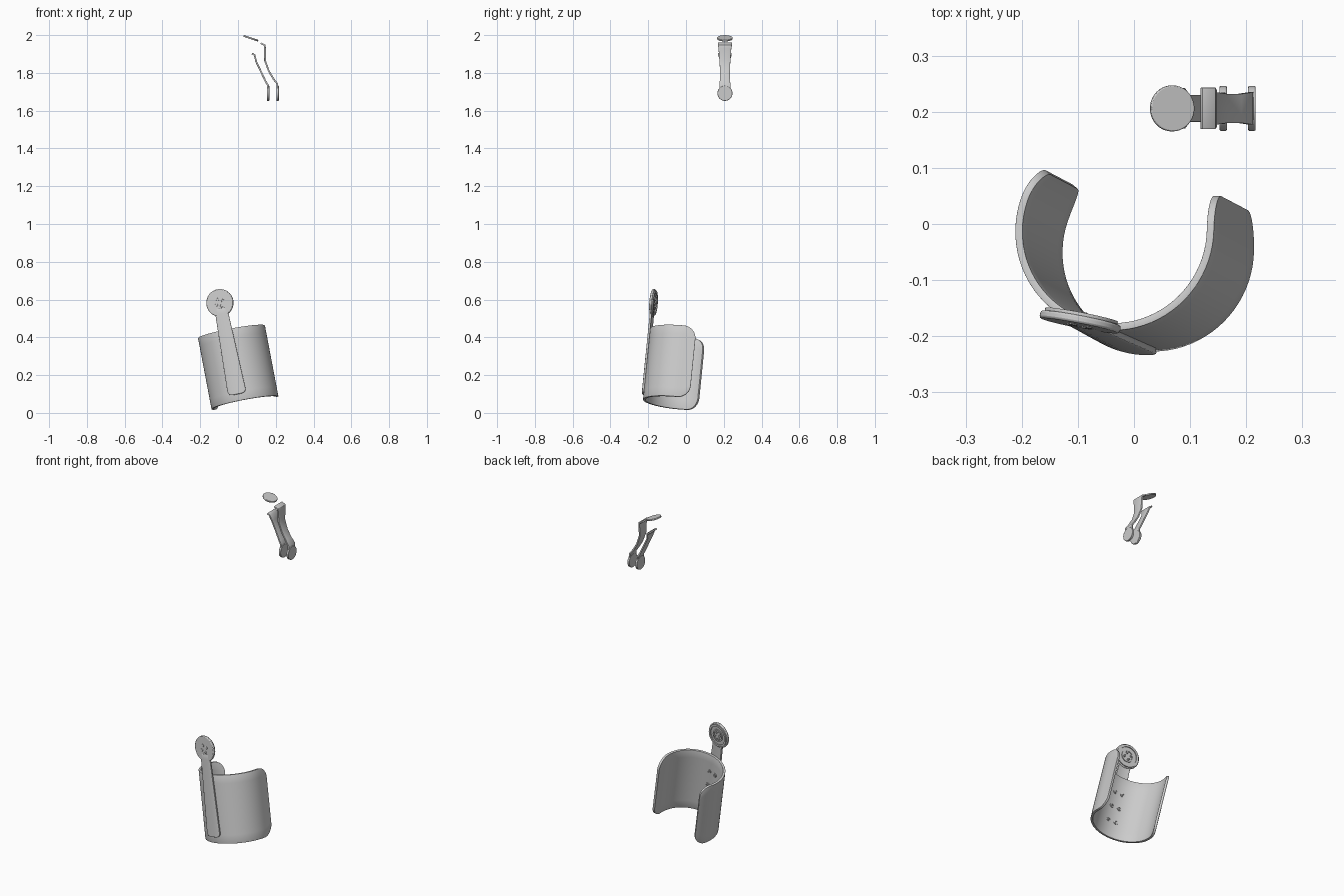
import bpy, bmesh, math
from mathutils import Matrix, Vector

if "Cube" in bpy.data.objects:
    bpy.data.objects.remove(bpy.data.objects["Cube"], do_unlink=True)

grey = bpy.data.materials.new("plain_grey")
grey.use_nodes = True
grey.diffuse_color = (0.6, 0.6, 0.6, 1)
grey.node_tree.nodes["Principled BSDF"].inputs["Base Color"].default_value = (0.6, 0.6, 0.6, 1)

# Tilted frame of the cuff, origin at the centre of its lower rim
W = Vector((-0.186, 0.098, 0.978)).normalized()
U = Vector((1, 0, 0.19)).normalized()
V = W.cross(U).normalized()
CUFF = Matrix.Translation((0.037, -0.048, 0.053)) @ Matrix((U, V, W)).transposed().to_4x4()
RADIUS, HEIGHT = 0.18, 0.385
STRAP_ANGLE = math.radians(260)


def finish(name, bm, matrix=None, thick=0, offset=0, bevel=0):
    bmesh.ops.recalc_face_normals(bm, faces=bm.faces)
    mesh = bpy.data.meshes.new(name)
    bm.to_mesh(mesh)
    bm.free()
    mesh.materials.append(grey)
    obj = bpy.data.objects.new(name, mesh)
    bpy.context.collection.objects.link(obj)
    if matrix:
        obj.matrix_world = matrix
    if thick:
        mod = obj.modifiers.new("thickness", 'SOLIDIFY')
        mod.thickness, mod.offset = thick, offset
    if bevel:
        mod = obj.modifiers.new("soft_edges", 'BEVEL')
        mod.width, mod.segments = bevel, 2
        mod.limit_method, mod.angle_limit = 'ANGLE', math.radians(50)
    bpy.ops.object.select_all(action='DESELECT')
    obj.select_set(True)
    bpy.context.view_layer.objects.active = obj
    bpy.ops.object.shade_smooth_by_angle(angle=math.radians(35))
    return obj


def sheet(bm, rows):
    """Joins equal rows of points into a sheet of quads."""
    grid = [[bm.verts.new(p) for p in row] for row in rows]
    for a, b in zip(grid, grid[1:]):
        for i in range(len(a) - 1):
            bm.faces.new((a[i], a[i + 1], b[i + 1], b[i]))


def disc(name, matrix, radius, depth, bevel=0.002, sides=40):
    bm = bmesh.new()
    bmesh.ops.create_cone(bm, cap_ends=True, segments=sides,
                          radius1=radius, radius2=radius, depth=depth)
    return finish(name, bm, matrix, bevel=bevel)


def ring(name, matrix, outer, inner, depth):
    """Flat washer standing on the local xy plane."""
    bm = bmesh.new()
    profile = [(inner, 0), (inner, depth), (outer, depth), (outer, 0), (inner, 0)]
    steps = 40
    rows = [[(r * math.cos(a), r * math.sin(a), z) for r, z in profile]
            for a in (2 * math.pi * i / steps for i in range(steps + 1))]
    sheet(bm, rows)
    bmesh.ops.remove_doubles(bm, verts=bm.verts, dist=1e-5)
    return finish(name, bm, matrix)


def on_cuff(angle, radius, height):
    """Frame on the cuff wall: z outward, y up along the cuff."""
    c, s = math.cos(angle), math.sin(angle)
    basis = Matrix(((-s, c, 0), (0, 0, 1), (c, s, 0))).transposed().to_4x4()
    return CUFF @ Matrix.Translation((radius * c, radius * s, height)) @ basis


# Open cuff with rounded corners
start, end, corner = math.radians(141), math.radians(381), 0.065
length = (end - start) * RADIUS
ease = [corner * (1 - math.cos(math.pi / 2 * i / 10)) for i in range(10)]
mid = [corner + (length - 2 * corner) * i / 44 for i in range(45)]
rows = []
for d in ease + mid + [length - e for e in reversed(ease)]:
    gap = max(0, corner - min(d, length - d))
    inset = corner - math.sqrt(max(0, corner ** 2 - gap ** 2))
    a = start + d / RADIUS
    r = RADIUS / math.cos(a) if a > 2 * math.pi else RADIUS
    rows.append([(r * math.cos(a), r * math.sin(a), inset + (HEIGHT - 2 * inset) * k / 8)
                 for k in range(9)])
bm = bmesh.new()
sheet(bm, rows)
bmesh.ops.remove_doubles(bm, verts=bm.verts, dist=1e-5)
for_inner = [[(p[0] * 0.965, p[1] * 0.965, p[2]) for p in row] for row in rows]
bm.free()
bm = bmesh.new()
sheet(bm, [[(p[0] * 0.965, p[1] * 0.965, p[2]) for p in row] for row in rows])
finish("cuff", bm, CUFF, thick=0.013, bevel=0.003)

# Tapered strap following the cuff wall, rounded at its lower end
low, high, round_r = 0.035, 0.50, 0.025
rows = []
for i in range(24):
    h = low + (i / 8 * round_r if i <= 8 else round_r + (high - low - round_r) * (i - 8) / 15)
    half = 0.05 - 0.016 * (h - low) / (high - low)
    g = max(0, low + round_r - h)
    half -= round_r - math.sqrt(round_r ** 2 - g ** 2)
    rows.append([(0.185 * math.cos(STRAP_ANGLE + half * k / 4 / 0.185),
                  0.185 * math.sin(STRAP_ANGLE + half * k / 4 / 0.185), h)
                 for k in range(-4, 5)])
bm = bmesh.new()
sheet(bm, rows)
finish("strap", bm, CUFF, thick=0.011, bevel=0.002)

# Round head on the strap, with front studs and a rimmed back
HEAD = on_cuff(STRAP_ANGLE, 0.182, 0.53)
disc("strap_head", HEAD, 0.073, 0.014, 0.004, 56)
BACK = HEAD @ Matrix.Translation((0, 0, -0.006)) @ Matrix.Rotation(math.pi, 4, 'X')
ring("head_back_rim", BACK, 0.066, 0.054, 0.007)
ring("head_back_ring", BACK, 0.036, 0.028, 0.006)
for i in range(4):
    spot = Matrix.Rotation(math.pi / 2 * i + 0.4, 4, 'Z') @ Matrix.Translation((0.02, 0, 0.006))
    disc("head_stud", HEAD @ spot, 0.008, 0.006, 0.001, 16)
    disc("head_back_stud", BACK @ spot, 0.006, 0.01, 0.001, 16)

# Rivets inside the cuff
for h in (0.1, 0.19, 0.28):
    for side in (-1, 1):
        m = on_cuff(STRAP_ANGLE + side * 0.14, 0.166, h)
        inward = m @ Matrix.Rotation(math.pi, 4, 'X')
        ring("rivet_ring", inward, 0.012, 0.007, 0.004)
        disc("rivet_pin", inward, 0.004, 0.006, 0.001, 12)

# Small clip: two bent strips, each ending in a round pad
CLIP_Y = 0.206


def strip(name, path, half_widths):
    bm = bmesh.new()
    sheet(bm, [[(x, CLIP_Y - w, z), (x, CLIP_Y + w, z)]
               for (x, z), w in zip(path, half_widths)])
    finish(name, bm, thick=0.009, bevel=0.001)


strip("clip_outer_strip",
      [(0.120, 1.957), (0.142, 1.946), (0.143, 1.93), (0.143, 1.865), (0.163, 1.81),
       (0.188, 1.768), (0.208, 1.742), (0.210, 1.69)],
      [0.037, 0.037, 0.034, 0.029, 0.026, 0.026, 0.029, 0.029])
strip("clip_inner_strip",
      [(0.074, 1.903), (0.088, 1.895), (0.096, 1.86), (0.120, 1.81), (0.146, 1.755),
       (0.158, 1.735), (0.159, 1.69)],
      [0.036, 0.036, 0.024, 0.024, 0.026, 0.028, 0.028])
for name, x in (("outer_pad", 0.210), ("inner_pad", 0.159)):
    disc(name, Matrix.Translation((x, CLIP_Y, 1.692)) @ Matrix.Rotation(math.pi / 2, 4, 'Y'),
         0.04, 0.013)

# Tilted round cap above the clip
disc("top_cap", Matrix.Translation((0.068, CLIP_Y, 1.983)) @ Matrix.Rotation(0.32, 4, 'Y'),
     0.041, 0.009)
